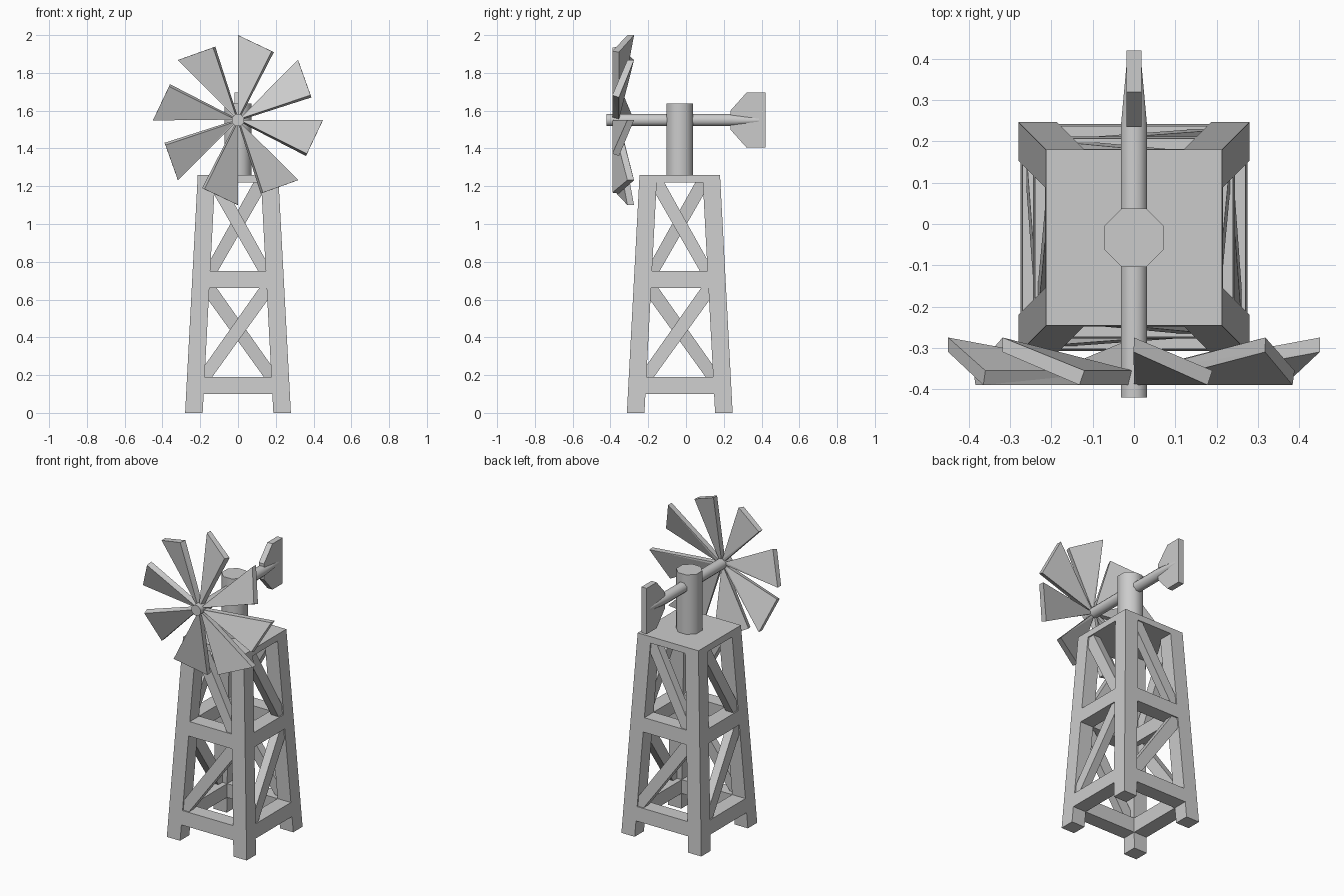
import bpy, bmesh, math
from mathutils import Matrix, Vector

cube = bpy.data.objects.get("Cube")
if cube:
    bpy.data.objects.remove(cube, do_unlink=True)

grey = bpy.data.materials.new("plain grey")
COLOUR = (0.6, 0.6, 0.6, 1)
grey.use_nodes = True
grey.diffuse_color = COLOUR
grey.node_tree.nodes["Principled BSDF"].inputs["Base Color"].default_value = COLOUR

CENTRE_Y = -0.033   # tower axis
AXLE_Z = 1.55
TOP = 1.26
LEG = 0.093         # leg thickness


def half(z):
    """Outer half width of the tapering tower at height z."""
    return 0.28 - 0.067 * z / TOP


def inner(z):
    return half(z) - LEG


def solid(bm, ring_a, ring_b, matrix=Matrix()):
    """Closed solid between two rings with the same number of corners."""
    a = [bm.verts.new(matrix @ Vector(p)) for p in ring_a]
    b = [bm.verts.new(matrix @ Vector(p)) for p in ring_b]
    n = len(a)
    bm.faces.new(a[::-1])
    bm.faces.new(b)
    for i in range(n):
        j = (i + 1) % n
        bm.faces.new((a[i], a[j], b[j], b[i]))


def finish(name, bm, smooth=False):
    bmesh.ops.recalc_face_normals(bm, faces=bm.faces)
    mesh = bpy.data.meshes.new(name)
    bm.to_mesh(mesh)
    bm.free()
    mesh.materials.append(grey)
    obj = bpy.data.objects.new(name, mesh)
    bpy.context.collection.objects.link(obj)
    if smooth:
        bpy.ops.object.select_all(action="DESELECT")
        obj.select_set(True)
        bpy.context.view_layer.objects.active = obj
        bpy.ops.object.shade_smooth_by_angle(angle=math.radians(50))
    return obj


def square(z, x0, x1, y0, y1):
    return [(x0, y0, z), (x1, y0, z), (x1, y1, z), (x0, y1, z)]


def octagon(apothem):
    r = apothem / math.cos(math.pi / 8)
    angles = [math.pi * (2 * i + 1) / 8 for i in range(8)]
    return [(r * math.cos(t), r * math.sin(t)) for t in angles]


def beam(bm, z0, z1, turn):
    rings = [square(z, -inner(z), inner(z), -half(z), -inner(z)) for z in (z0, z1)]
    solid(bm, *rings, turn)


def brace(bm, z0, z1, mirror, turn):
    """Diagonal strip filling a panel from corner to corner."""
    du, dz = 0.04, 0.065
    lo, hi = inner(z0), inner(z1)
    outline = [(-lo, z0), (-lo + du, z0), (inner(z1 - dz), z1 - dz),
               (hi, z1), (hi - du, z1), (-inner(z0 + dz), z0 + dz)]
    rings = [[(mirror * u, -half(z) + depth, z) for u, z in outline]
             for depth in (0.008, 0.06)]
    solid(bm, *rings, turn)


# Tower: four sides, each with a leg, beams and diagonal braces
for i, side in enumerate(("front", "left", "back", "right")):
    turn = Matrix.Translation((0, CENTRE_Y, 0)) @ Matrix.Rotation(i * math.pi / 2, 4, "Z")
    bm = bmesh.new()
    solid(bm, *[square(z, -half(z), -inner(z), -half(z), -inner(z))
                for z in (0, TOP)], turn)
    finish(side + "_leg", bm)
    bm = bmesh.new()
    beam(bm, 0.10, 0.19, turn)
    beam(bm, 0.66, 0.75, turn)
    finish(side + "_beams", bm)
    bm = bmesh.new()
    brace(bm, 0.19, 0.66, 1, turn)
    brace(bm, 0.75, 1.22, -1, turn)
    finish(side + "_braces", bm)

# Platform on top of the legs
bm = bmesh.new()
move = Matrix.Translation((0, CENTRE_Y, 0))
solid(bm, *[square(z, -half(z), half(z), -half(z), half(z)) for z in (1.22, TOP)], move)
finish("platform", bm)

# Post
bm = bmesh.new()
solid(bm, *[[(x, y, z) for x, y in octagon(0.071)] for z in (TOP, 1.637)], move)
finish("post", bm, smooth=True)

# Axle with tapered tail end
raise_axle = Matrix.Translation((0, 0, AXLE_Z))
bm = bmesh.new()
for (y0, r0), (y1, r1) in (((-0.42, 0.032), (0.235, 0.032)), ((0.235, 0.032), (0.42, 0.015))):
    solid(bm, [(x, y0, z) for x, z in octagon(r0)],
          [(x, y1, z) for x, z in octagon(r1)], raise_axle)
bmesh.ops.remove_doubles(bm, verts=bm.verts, dist=0.0001)
inside = [f for f in bm.faces if all(abs(v.co.y - 0.235) < 0.001 for v in f.verts)]
bmesh.ops.delete(bm, geom=inside, context="FACES_ONLY")
finish("axle", bm, smooth=True)

# Tail vane
profile = [(0.235, -0.05), (0.32, -0.145), (0.42, -0.145),
           (0.42, 0.145), (0.32, 0.145), (0.235, 0.05)]
bm = bmesh.new()
solid(bm, *[[(x, y, z) for y, z in profile] for x in (-0.018, 0.018)], raise_axle)
finish("tail_vane", bm)

# Eight pitched wheel blades
front = [(0, -0.39, 0.02), (-0.001, -0.31, 0.45), (0.178, -0.39, 0.365), (0.006, -0.39, 0.02)]
back = [(0, -0.355, 0.02), (0, -0.275, 0.45), (0.19, -0.355, 0.36), (0.015, -0.355, 0.02)]
for i in range(8):
    bm = bmesh.new()
    solid(bm, front, back, raise_axle @ Matrix.Rotation(i * math.pi / 4, 4, "Y"))
    bmesh.ops.triangulate(bm, faces=[f for f in bm.faces if len(f.verts) == 4])
    finish("blade_%d" % (i + 1), bm)
